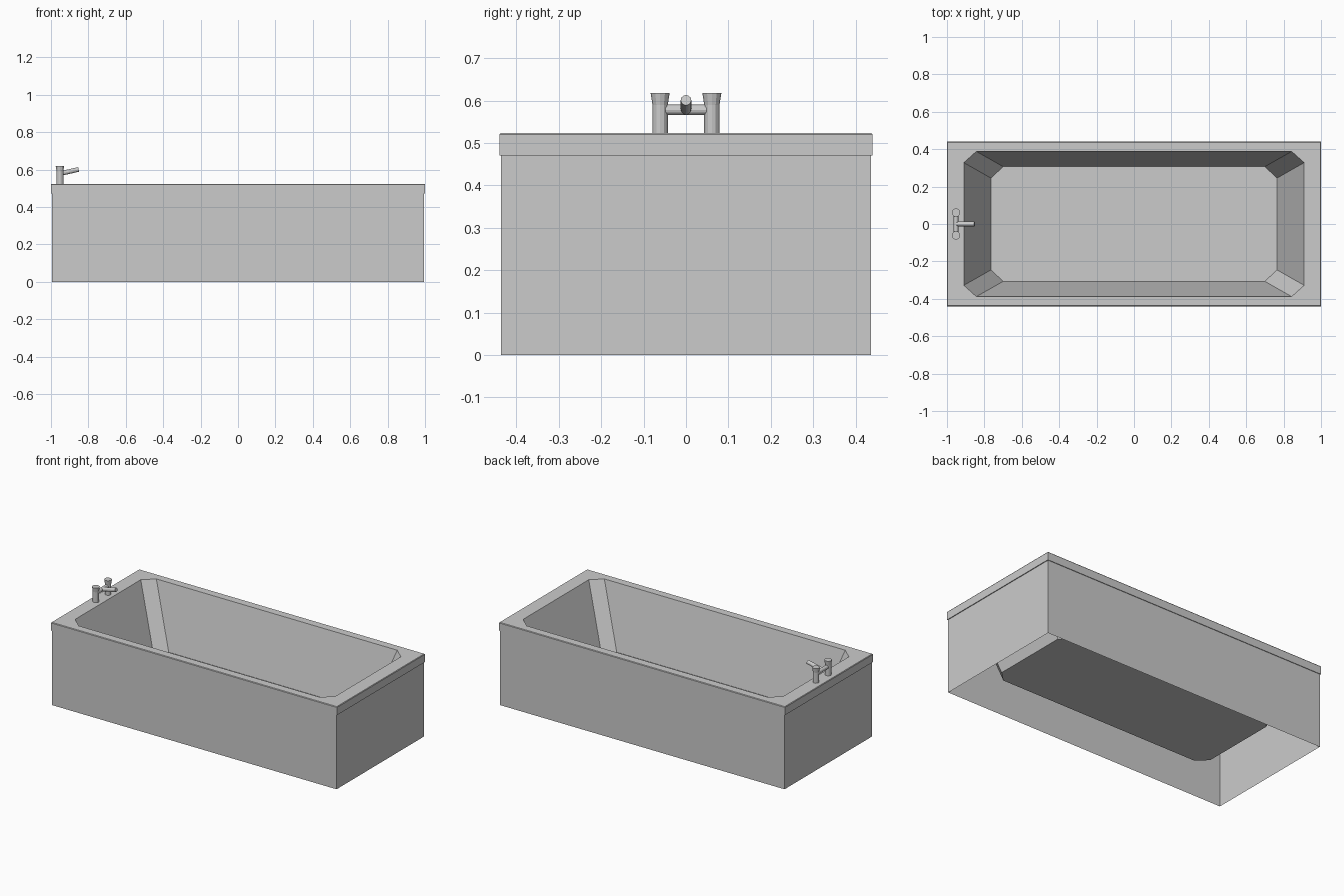
import bpy, bmesh
from mathutils import Vector

if "Cube" in bpy.data.objects:
    bpy.data.objects.remove(bpy.data.objects["Cube"])


def ring(hx, hy, z, cx=0.0, cy=0.0, split=None):
    """12-point rectangle ring; cx/cy chamfer the corners, split only marks them."""
    sx, sy = split or (cx, cy)
    k = 0.0 if split else 0.5
    q = [(hx, hy - sy), (hx - k * sx, hy - k * sy), (hx - sx, hy)]
    pts = q + [(-x, y) for x, y in reversed(q)]
    pts += [(-x, -y) for x, y in pts]
    return [(x, y, z) for x, y in pts]


def finish(name, bm):
    bmesh.ops.recalc_face_normals(bm, faces=bm.faces)
    me = bpy.data.meshes.new(name)
    bm.to_mesh(me)
    bm.free()
    ob = bpy.data.objects.new(name, me)
    bpy.context.collection.objects.link(ob)
    return ob


def loft(name, rings, cap_last=False):
    bm = bmesh.new()
    loops = [[bm.verts.new(p) for p in r] for r in rings]
    n = len(loops[0])
    for a, b in zip(loops, loops[1:]):
        for i in range(n):
            j = (i + 1) % n
            bm.faces.new((a[i], a[j], b[j], b[i]))
    if cap_last:
        bm.faces.new(loops[-1])
    # merge coplanar pieces into clean flat panels
    bmesh.ops.dissolve_limit(bm, angle_limit=0.01, verts=bm.verts, edges=bm.edges)
    return finish(name, bm)


def tube(name, stations, sides=12):
    """Capped flat-sided tube along (point, radius) stations."""
    bm = bmesh.new()
    axis = (Vector(stations[-1][0]) - Vector(stations[0][0])).normalized()
    rot = axis.to_track_quat('Z', 'Y').to_matrix().to_4x4()
    loops = []
    for p, r in stations:
        c = bmesh.ops.create_circle(bm, segments=sides, radius=r, matrix=rot)["verts"]
        for v in c:
            v.co += Vector(p)
        loops.append(c)
    for a, b in zip(loops, loops[1:]):
        for i in range(sides):
            j = (i + 1) % sides
            bm.faces.new((a[i], a[j], b[j], b[i]))
    bm.faces.new(loops[0][::-1])
    bm.faces.new(loops[-1])
    return finish(name, bm)


# Rim with overhanging lip, flowing into the chamfered basin
S = (0.15, 0.11)
loft("tub_rim_and_basin", [
    ring(0.992, 0.434, 0.471, split=S),
    ring(1.0, 0.44, 0.471, split=S),
    ring(1.0, 0.44, 0.52, split=S),
    ring(0.997, 0.437, 0.524, split=S),
    ring(0.91, 0.388, 0.524, 0.067, 0.06),
    ring(0.764, 0.307, 0.13, 0.064, 0.062),
], cap_last=True)

# Side panels, open underneath
loft("side_panels", [
    ring(0.995, 0.436, 0.0, split=S),
    ring(0.995, 0.436, 0.475, split=S),
])

# Mixer tap: two flared pillars, crossbar and spout
X = -0.952
for side, label in ((-1, "right"), (1, "left")):
    y = 0.061 * side
    tube("tap_pillar_" + label, [((X, y, 0.522), 0.018), ((X, y, 0.59), 0.018),
                                 ((X, y, 0.618), 0.0225)])
tube("tap_crossbar", [((X, -0.06, 0.578), 0.0125), ((X, 0.06, 0.578), 0.0125)])
tube("tap_spout", [((X, 0, 0.578), 0.0125), ((-0.852, 0, 0.601), 0.0125)])
